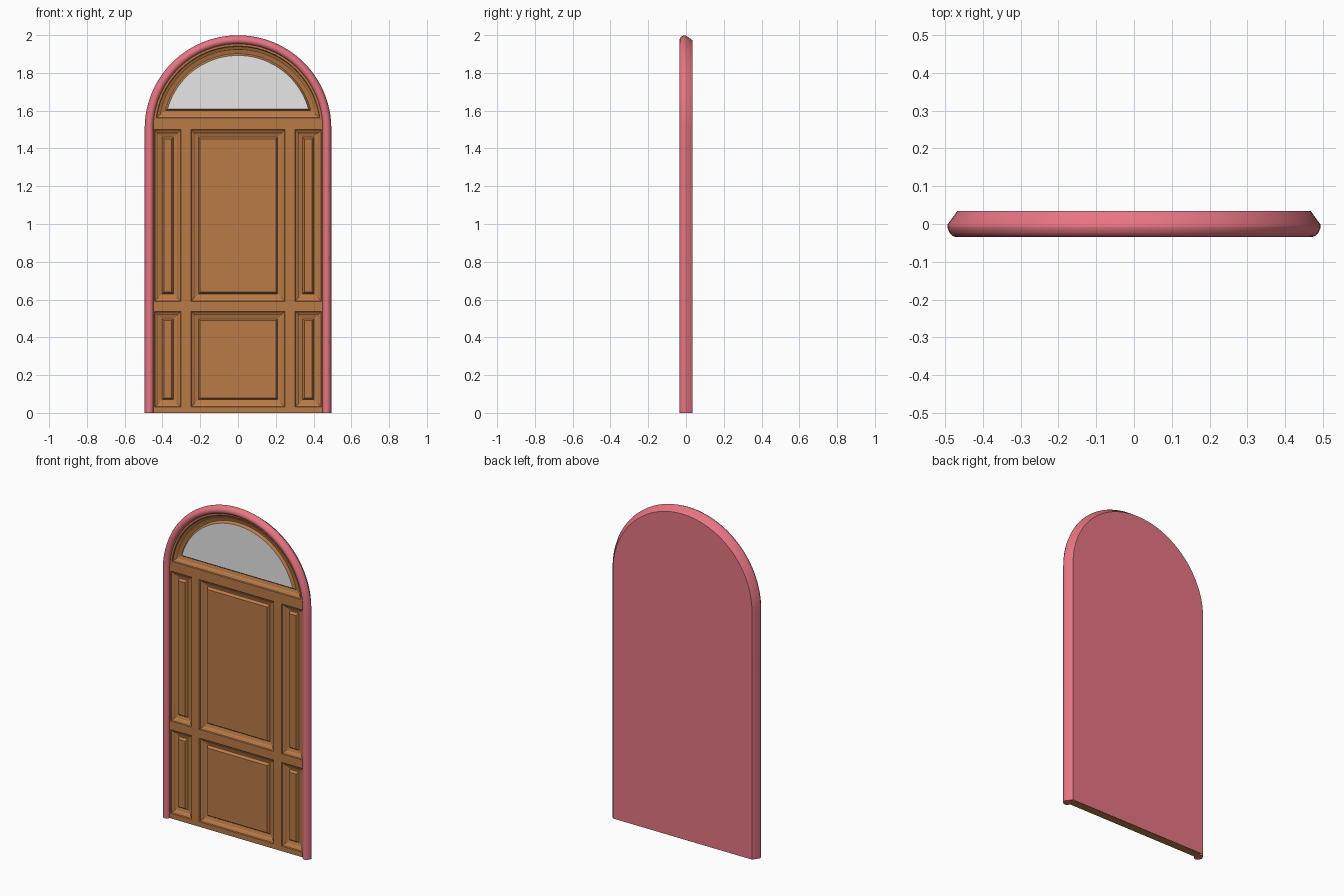
import bpy, bmesh, math

cube = bpy.data.objects.get("Cube")
if cube:
    bpy.data.objects.remove(cube, do_unlink=True)

SPRING = 1.505   # height where the arch starts
FRONT = -0.015   # front plane of the door
BACK = 0.035
SEGS = 64


def material(name, rgb):
    m = bpy.data.materials.new(name)
    m.use_nodes = True
    m.diffuse_color = (*rgb, 1)
    m.node_tree.nodes["Principled BSDF"].inputs["Base Color"].default_value = (*rgb, 1)
    return m


WOOD = material("warm wood", (0.49, 0.197, 0.064))
PINK = material("rose frame", (0.80, 0.18, 0.225))
GLASS = material("pale glass", (0.80, 0.80, 0.80))


def finish(bm, name, mat, angle=30):
    me = bpy.data.meshes.new(name)
    bm.to_mesh(me)
    bm.free()
    me.materials.append(mat)
    ob = bpy.data.objects.new(name, me)
    bpy.context.collection.objects.link(ob)
    bpy.ops.object.select_all(action="DESELECT")
    ob.select_set(True)
    bpy.context.view_layer.objects.active = ob
    bpy.ops.object.shade_smooth_by_angle(angle=math.radians(angle))


# Outlines are (x, z) loops, anticlockwise seen from the front
def arch(r, base):
    """Arch cut off at height base, with straight legs if base is low."""
    if base < SPRING:
        a, pts = 0, [(-r, base), (r, base)]
    else:
        a, pts = math.asin((base - SPRING) / r), []
    for i in range(SEGS + 1):
        t = a + (math.pi - 2 * a) * i / SEGS
        pts.append((r * math.cos(t), SPRING + r * math.sin(t)))
    return pts


def rect(x0, x1, z0, z1):
    return lambda d: [(x0 + d, z0 + d), (x1 - d, z0 + d), (x1 - d, z1 - d), (x0 + d, z1 - d)]


def transom(d):
    return arch(0.437 - d, 1.56 + d)


def ring(bm, pts, y):
    return [bm.verts.new((x, y, z)) for x, z in pts]


def bridge(bm, a, b, closed=True):
    n = len(a)
    for i in range(n if closed else n - 1):
        j = (i + 1) % n
        bm.faces.new((a[i], a[j], b[j], b[i]))


# Steep outer slope, gentle inner slope, groove, then a raised bevel: (inset, depth)
PROFILE = [(0, 0), (0.003, 0.006), (0.016, 0.013), (0.020, 0.018), (0.036, 0.023),
           (0.040, 0.023), (0.050, 0.008)]


def moulding(name, outline):
    bm = bmesh.new()
    rings = [ring(bm, outline(d), FRONT + depth) for d, depth in PROFILE]
    for a, b in zip(rings, rings[1:]):
        bridge(bm, a, b)
    finish(bm, name + "_moulding", WOOD, 12)


def field(name, outline, mat):
    bm = bmesh.new()
    d, depth = PROFILE[-1]
    bm.faces.new(ring(bm, outline(d), FRONT + depth))
    finish(bm, name, mat)


# Six raised panels and the arched window share one moulding
openings = {"window_glass": transom}
for row, z0, z1 in (("lower", 0.03, 0.538), ("upper", 0.59, 1.50)):
    openings[row + "_centre_panel"] = rect(-0.25, 0.25, z0, z1)
    openings[row + "_left_panel"] = rect(0.302, 0.443, z0, z1)
    openings[row + "_right_panel"] = rect(-0.443, -0.302, z0, z1)
for name, outline in openings.items():
    moulding(name, outline)
    field(name, outline, GLASS if outline is transom else WOOD)

# Door slab: front face with openings, plus its sides
bm = bmesh.new()
outlines = [arch(0.455, 0)] + [f(0) for f in openings.values()]
loops = [ring(bm, pts, FRONT) for pts in outlines]
edges = [bm.edges.new((l[i - 1], l[i])) for l in loops for i in range(len(l))]
bmesh.ops.triangle_fill(bm, use_beauty=True, use_dissolve=False, edges=edges, normal=(0, -1, 0))
for f in bm.faces:
    f.normal_update()
    if f.normal.y > 0:
        f.normal_flip()
bridge(bm, ring(bm, arch(0.455, 0), BACK - 0.001), ring(bm, arch(0.455, 0), FRONT))
finish(bm, "door_slab", WOOD)

# Back plate
bm = bmesh.new()
bm.faces.new(ring(bm, arch(0.467, 0), BACK)[::-1])
finish(bm, "back_plate", PINK)

# Rounded frame swept up, over the arch and down: (radius, y) section
section = [(0.467, BACK), (0.494, -0.002), (0.494, -0.010), (0.487, -0.025), (0.479, -0.032),
           (0.469, -0.035), (0.458, -0.032), (0.451, -0.024), (0.448, FRONT + 0.001)]
bm = bmesh.new()
strips = []
for r, y in section:
    path = arch(r, 0)
    strips.append(ring(bm, path[1:] + path[:1], y))
for a, b in zip(strips, strips[1:]):
    bridge(bm, b, a, closed=False)
for end in (0, -1):
    bm.faces.new([s[end] for s in strips])
bmesh.ops.recalc_face_normals(bm, faces=bm.faces)
# Keep the open sweep facing outwards
bm.faces.ensure_lookup_table()
if max(bm.faces, key=lambda f: f.calc_center_median().z).normal.z < 0:
    bmesh.ops.reverse_faces(bm, faces=bm.faces)
finish(bm, "arched_frame", PINK, 40)
